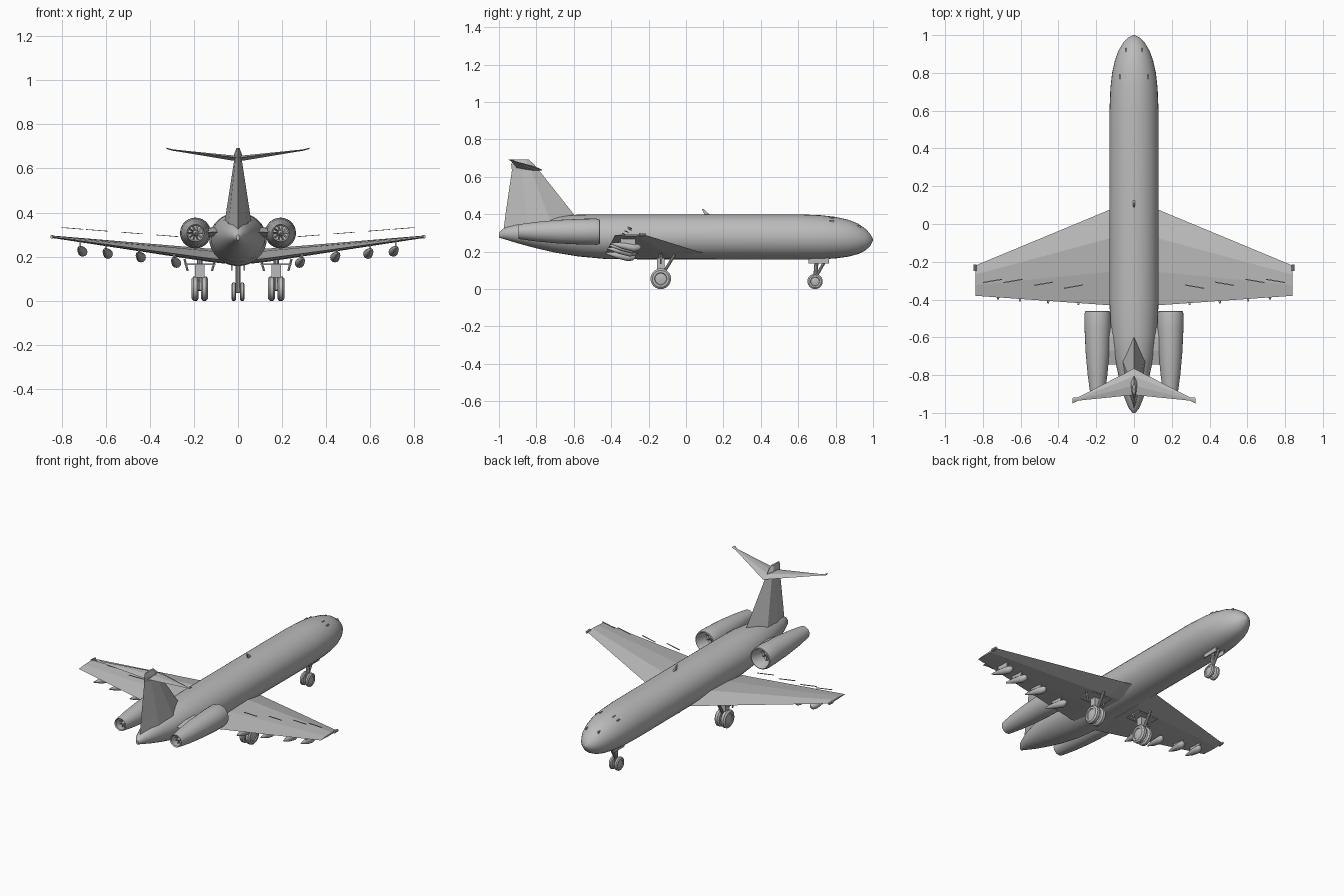
import bpy, bmesh, math
from mathutils import Vector

if "Cube" in bpy.data.objects:
    bpy.data.objects.remove(bpy.data.objects["Cube"])

GREY = (0.5, 0.5, 0.5, 1)
paint = bpy.data.materials.new("plain_grey")
paint.use_nodes = True
paint.diffuse_color = GREY
paint.node_tree.nodes["Principled BSDF"].inputs["Base Color"].default_value = GREY


def finish(name, bm, smooth=False):
    bmesh.ops.recalc_face_normals(bm, faces=bm.faces)
    mesh = bpy.data.meshes.new(name)
    bm.to_mesh(mesh)
    bm.free()
    mesh.materials.append(paint)
    ob = bpy.data.objects.new(name, mesh)
    bpy.context.collection.objects.link(ob)
    if smooth:
        bpy.ops.object.select_all(action='DESELECT')
        ob.select_set(True)
        bpy.context.view_layer.objects.active = ob
        bpy.ops.object.shade_smooth_by_angle(angle=math.radians(35))
    return ob


def loft(name, rings, smooth=False, caps=True):
    """Skin a list of equal-length point loops."""
    bm = bmesh.new()
    loops = [[bm.verts.new(p) for p in ring] for ring in rings]
    n = len(loops[0])
    for a, b in zip(loops, loops[1:]):
        for i in range(n):
            j = (i + 1) % n
            bm.faces.new((a[i], a[j], b[j], b[i]))
    if caps:
        bm.faces.new(loops[0])
        bm.faces.new(loops[-1])
    return finish(name, bm, smooth)


def oval(x, y, z, rx, rz, n=24):
    return [(x + rx * math.cos(math.tau * i / n), y,
             z + rz * math.sin(math.tau * i / n)) for i in range(n)]


def box(name, lo, hi):
    return loft(name, [[(x, lo[1], lo[2]), (x, hi[1], lo[2]),
                        (x, hi[1], hi[2]), (x, lo[1], hi[2])] for x in (lo[0], hi[0])])


def rod(name, a, b, r1, r2=None, n=10):
    a, b = Vector(a), Vector(b)
    d = b - a
    u = d.orthogonal().normalized()
    v = d.normalized().cross(u)
    ring = lambda c, r: [c + r * (u * math.cos(math.tau * i / n) + v * math.sin(math.tau * i / n))
                         for i in range(n)]
    return loft(name, [ring(a, r1), ring(b, r1 if r2 is None else r2)], True)


def wheel(name, x, y, r, w):
    """Tyre with bevelled shoulders and a recessed hub, axle along x."""
    prof = [(-0.5, 0.1), (-0.35, 0.55), (-0.5, 0.6), (-0.5, 0.82), (-0.25, 1),
            (0.25, 1), (0.5, 0.82), (0.5, 0.6), (0.35, 0.55), (0.5, 0.1)]
    rings = [[(x + t * w, y + r * q * math.cos(math.tau * i / 24),
               r + r * q * math.sin(math.tau * i / 24)) for i in range(24)] for t, q in prof]
    loft(name, rings, True)


def airfoil(x, y_lead, y_trail, z_lead, z_trail, up, down):
    section = [(0, 0), (0.3, up), (0.65, up * 0.8), (1, 0), (0.65, -down * 0.7), (0.3, -down)]
    return [(x, y_lead + t * (y_trail - y_lead), z_lead + t * (z_trail - z_lead) + h)
            for t, h in section]


# Fuselage: station, half width, bottom, top
stations = [(-1, 0.008, 0.275, 0.3), (-0.975, 0.028, 0.268, 0.325), (-0.9, 0.058, 0.245, 0.35),
            (-0.8, 0.083, 0.218, 0.372), (-0.7, 0.105, 0.195, 0.388), (-0.58, 0.122, 0.175, 0.398),
            (-0.42, 0.13, 0.16, 0.4), (0.6, 0.13, 0.157, 0.4), (0.72, 0.125, 0.159, 0.395),
            (0.8, 0.116, 0.164, 0.386), (0.87, 0.1, 0.174, 0.37), (0.92, 0.081, 0.187, 0.35),
            (0.96, 0.057, 0.207, 0.322), (0.985, 0.034, 0.231, 0.295), (1, 0.004, 0.259, 0.267)]
loft("fuselage", [oval(0, y, (b + t) / 2, w, (t - b) / 2, 32) for y, w, b, t in stations], True)


# Fin: diamond section narrowing upwards
def fin_ring(z, lead, mid, trail, w):
    return [(0, lead, z), (w, mid, z), (w * 0.7, (mid + trail) / 2, z), (0, trail, z),
            (-w * 0.7, (mid + trail) / 2, z), (-w, mid, z)]


loft("fin", [fin_ring(0.32, -0.54, -0.71, -0.975, 0.065), fin_ring(0.4, -0.6, -0.74, -0.965, 0.054),
             fin_ring(0.64, -0.79, -0.83, -0.93, 0.017)])
loft("fin_cap", [fin_ring(0.63, -0.785, -0.83, -0.93, 0.018),
                 fin_ring(0.665, -0.81, -0.845, -0.935, 0.017),
                 fin_ring(0.692, -0.84, -0.86, -0.925, 0.007)])

# Roof antenna
loft("roof_antenna", [[(-0.005, 0.13, 0.395), (0.005, 0.13, 0.395), (0.005, 0.1, 0.395), (-0.005, 0.1, 0.395)],
                      [(-0.003, 0.095, 0.428), (0.003, 0.095, 0.428), (0.003, 0.085, 0.428), (-0.003, 0.085, 0.428)]])

for s, side in ((1, "left"), (-1, "right")):
    # Wing, tip light and raised strips
    loft(side + "_wing", [airfoil(s * 0.06, 0.105, -0.435, 0.19, 0.185, 0.045, 0.02),
                          airfoil(s * 0.13, 0.075, -0.43, 0.198, 0.192, 0.04, 0.02),
                          airfoil(s * 0.84, -0.22, -0.38, 0.29, 0.288, 0.006, 0.005)])
    rod(side + "_tip_light", (s * 0.842, -0.25, 0.29), (s * 0.842, -0.215, 0.29), 0.009, 0.007)
    for i, (x, y) in enumerate(((0.27, -0.32), (0.43, -0.305), (0.59, -0.29), (0.7, -0.29))):
        strip = [(s * (x + dx), y - dx * 0.17 + dy, 0.268 + 0.078 * (x + dx))
                 for dx, dy in ((0, 0), (0.1, 0), (0.1, -0.006), (0, -0.006))]
        loft(f"{side}_wing_strip_{i + 1}", [strip, [(a, b, c + 0.003) for a, b, c in strip]])

    # Flap fairings: fat at the front, tapering aft
    for i, (x, y, z) in enumerate(((0.28, -0.43, 0.185), (0.44, -0.42, 0.21),
                                   (0.59, -0.41, 0.226), (0.705, -0.4, 0.236))):
        pod = [(0.16, -0.012, 0.006), (0.145, -0.014, 0.018), (0.12, -0.014, 0.022),
               (0.06, -0.004, 0.017), (0, 0.008, 0.004)]
        loft(f"{side}_flap_fairing_{i + 1}",
             [oval(s * (x + 0.015 - dy * 0.13), y + dy, z + dz, r, r, 12) for dy, dz, r in pod], True)
        box(f"{side}_fairing_mount_{i + 1}", (s * x + s * 0.01 - 0.004, y + 0.05, z),
            (s * x + s * 0.01 + 0.004, y + 0.13, 0.188 + 0.12 * x))

    # Nacelle: hollow shell, fan, exhaust cone and pylon
    ex, ez = s * 0.193, 0.307
    shell = [(-0.66, 0.04), (-0.89, 0.033), (-0.895, 0.039), (-0.8, 0.052), (-0.68, 0.063),
             (-0.55, 0.069), (-0.48, 0.07), (-0.463, 0.066), (-0.46, 0.061), (-0.47, 0.055), (-0.55, 0.05)]
    loft(side + "_nacelle", [oval(ex, y, ez, r, r, 28) for y, r in shell], True, False)
    for y, r, end in ((-0.55, 0.05, "fan"), (-0.85, 0.035, "exhaust")):
        f = 1 if end == "fan" else -1
        loft(f"{side}_{end}_disc", [oval(ex, y - 0.015 * f, ez, r, r), oval(ex, y - 0.02 * f, ez, r, r)])
        rod(f"{side}_{end}_spinner", (ex, y - 0.01 * f, ez), (ex, y + 0.035 * f, ez), 0.015, 0.002, 14)
        for k in range(10):
            c, d = math.cos(math.tau * k / 10), math.sin(math.tau * k / 10)
            pts = [[(ex + q * c - t * d, y + yy, ez + q * d + t * c) for t, yy in
                    ((-0.004, -0.008), (-0.002, -0.008), (0.004, 0.008), (0.002, 0.008))]
                   for q in (0.012, r)]
            loft(f"{side}_{end}_blade_{k + 1}", pts)
    loft(side + "_pylon", [airfoil(s * 0.06, -0.53, -0.745, 0.312, 0.312, 0.022, 0.022),
                           airfoil(s * 0.145, -0.53, -0.745, 0.31, 0.31, 0.022, 0.022)])

    # Tailplane with squared tip
    loft(side + "_tailplane", [airfoil(0, -0.765, -0.905, 0.636, 0.648, 0.016, 0.008),
                               airfoil(s * 0.295, -0.917, -0.935, 0.683, 0.684, 0.003, 0.003),
                               airfoil(s * 0.325, -0.92, -0.95, 0.691, 0.692, 0.003, 0.003)])

    # Main gear
    gx, gy = s * 0.173, -0.135
    for dx, pos in ((-0.021, "a"), (0.021, "b")):
        wheel(f"{side}_main_wheel_{pos}", gx + dx, gy, 0.055, 0.032)
    rod(side + "_main_axle", (gx - 0.03, gy, 0.055), (gx + 0.03, gy, 0.055), 0.01)
    rod(side + "_main_strut", (gx, gy, 0.05), (gx, gy, 0.21), 0.012)
    box(side + "_main_strut_block", (gx - 0.022, gy - 0.02, 0.105), (gx + 0.022, gy + 0.02, 0.17))
    rod(side + "_main_brace", (gx, gy + 0.02, 0.095), (gx, gy + 0.075, 0.185), 0.008)
    box(side + "_main_door", (gx - 0.07, gy - 0.05, 0.163), (gx + 0.07, gy + 0.055, 0.17))
    for d in (-1, 1):
        rod(f"{side}_door_link_{d + 2}", (gx + d * 0.055, gy, 0.135), (gx + d * 0.07, gy, 0.19), 0.005)

    # Nose gear wheel, door and small probes
    wheel(side + "_nose_wheel", s * 0.019, 0.69, 0.041, 0.022)
    box(side + "_nose_door", (s * 0.028 - 0.003, 0.655, 0.138), (s * 0.028 + 0.003, 0.765, 0.175))
    for i, (x, y, z) in enumerate(((0.042, 0.92, 0.334), (0.045, 0.78, 0.377), (0.075, 0.78, 0.36))):
        box(f"{side}_probe_{i + 1}", (s * x - 0.003, y - 0.012, z - 0.01), (s * x + 0.003, y + 0.012, z + 0.007))

# Nose gear leg
rod("nose_axle", (-0.025, 0.69, 0.041), (0.025, 0.69, 0.041), 0.007)
rod("nose_strut", (0, 0.69, 0.041), (0, 0.7, 0.18), 0.011)
rod("nose_brace", (0, 0.7, 0.075), (0, 0.755, 0.17), 0.008)
